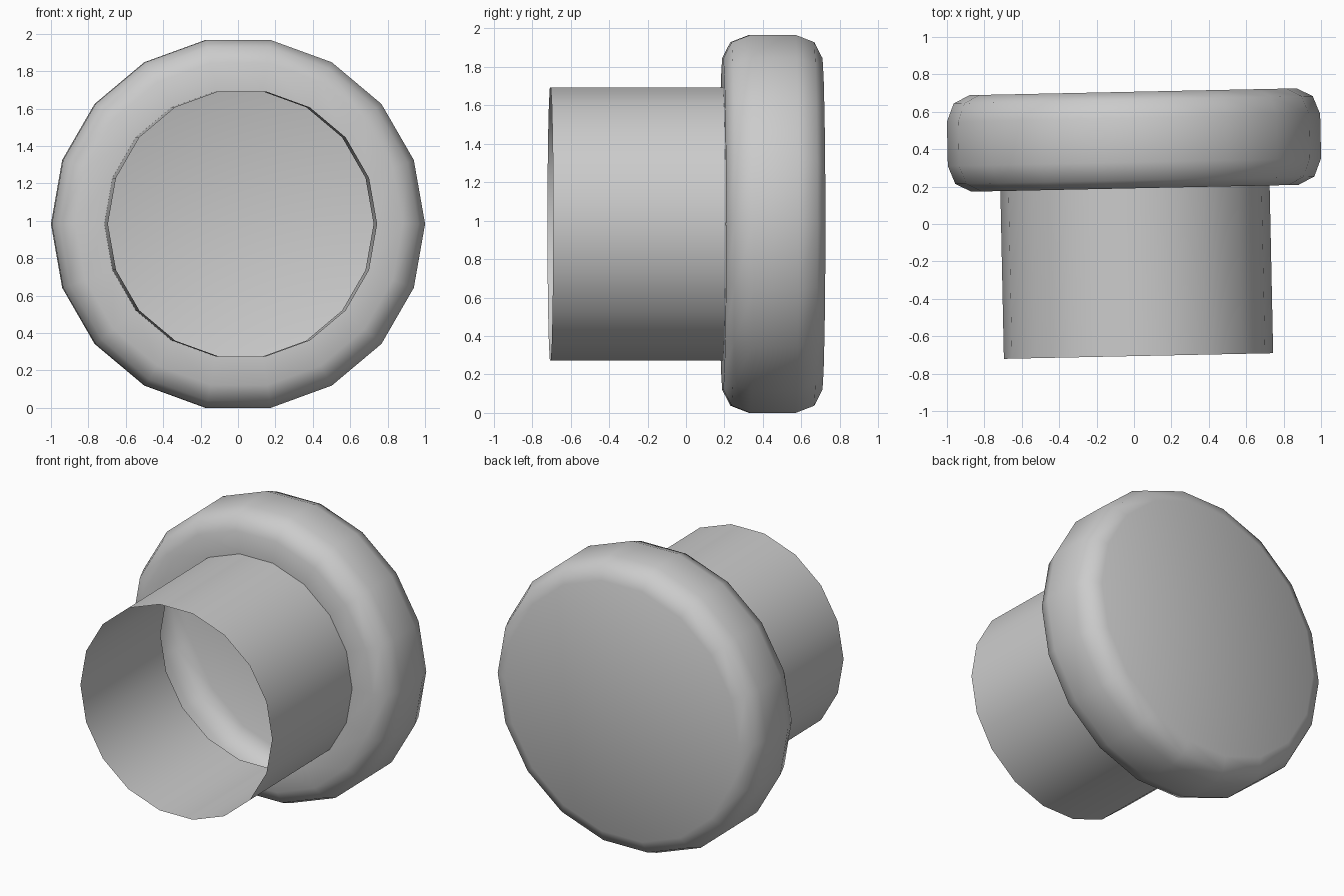
import bpy, math

if "Cube" in bpy.data.objects:
    bpy.data.objects.remove(bpy.data.objects["Cube"])

SIDES = 18
RADIUS = 0.998
CENTRE_Z = RADIUS * math.sin(math.radians(80))

grey = bpy.data.materials.new("plain_grey")
grey.diffuse_color = (0.6, 0.6, 0.6, 1)
grey.use_nodes = True
grey.node_tree.nodes["Principled BSDF"].inputs["Base Color"].default_value = grey.diffuse_color


def lathe(name, profile, close_back=False):
    """Revolve (radius, y) points, listed front to back, around the y axis."""
    verts, faces = [], []
    for r, y in profile:
        for i in range(SIDES):
            a = 2 * math.pi * i / SIDES
            verts.append((r * math.cos(a), y, r * math.sin(a)))
    for k in range(len(profile) - 1):
        for i in range(SIDES):
            j = (i + 1) % SIDES
            a, b = k * SIDES, (k + 1) * SIDES
            faces.append((a + i, b + i, b + j, a + j))
    if close_back:
        last = (len(profile) - 1) * SIDES
        faces.append([last + i for i in reversed(range(SIDES))])
    mesh = bpy.data.meshes.new(name)
    mesh.from_pydata(verts, [], faces)
    mesh.materials.append(grey)
    for p in mesh.polygons:
        p.use_smooth = True
    obj = bpy.data.objects.new(name, mesh)
    bpy.context.collection.objects.link(obj)
    # the whole model is turned very slightly about the vertical
    obj.location = (0, 0.449, CENTRE_Z)
    obj.rotation_euler = (0, 0, math.radians(1.2))
    return obj


# hollow rounded cap, open where the tube meets it
lathe("cap", [(0.72, -0.258), (0.875, -0.258), (0.96, -0.215), (RADIUS, -0.118),
              (RADIUS, 0.118), (0.96, 0.215), (0.875, 0.258)], close_back=True)

# thin open tube
lathe("tube", [(0.72, -1.155), (0.72, -0.258)])
